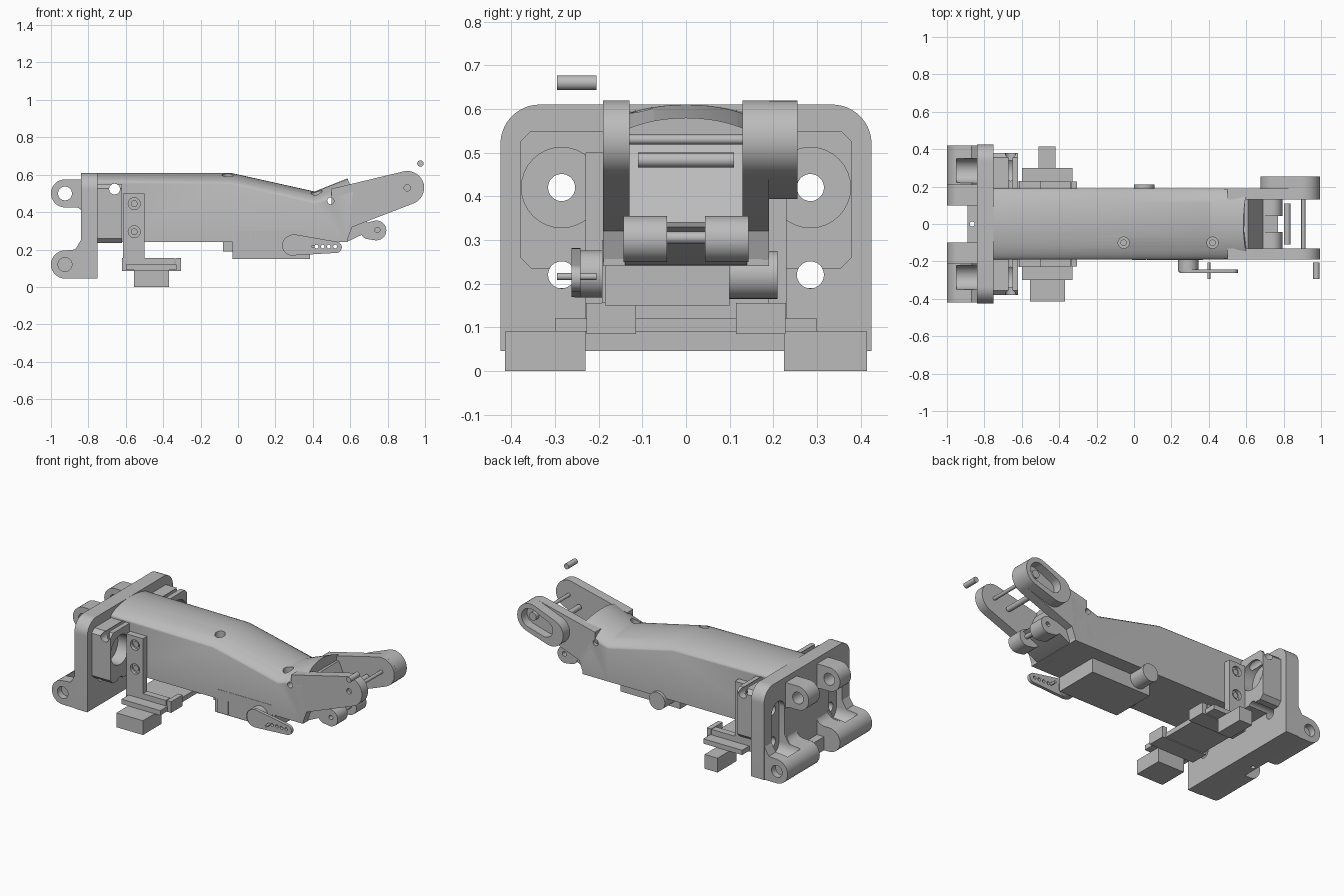
import bpy, bmesh
from math import cos, sin, acos, atan2, pi, hypot, radians

cube = bpy.data.objects.get("Cube")
if cube:
    bpy.data.objects.remove(cube, do_unlink=True)

grey = bpy.data.materials.new("plain grey")
grey.use_nodes = True
grey.diffuse_color = (0.5, 0.5, 0.5, 1)
grey.node_tree.nodes["Principled BSDF"].inputs["Base Color"].default_value = (0.5, 0.5, 0.5, 1)
parts = []


def finish(name, bm):
    bmesh.ops.recalc_face_normals(bm, faces=bm.faces)
    mesh = bpy.data.meshes.new(name)
    bm.to_mesh(mesh)
    bm.free()
    mesh.materials.append(grey)
    ob = bpy.data.objects.new(name, mesh)
    bpy.context.collection.objects.link(ob)
    parts.append(ob)
    return ob


def loft(name, rings):
    """Closed solid skinned over a list of equal-length rings."""
    bm = bmesh.new()
    rows = [[bm.verts.new(p) for p in ring] for ring in rings]
    n = len(rows[0])
    for a, b in zip(rows, rows[1:]):
        for i in range(n):
            j = (i + 1) % n
            bm.faces.new((a[i], a[j], b[j], b[i]))
    bm.faces.new(rows[0])
    bm.faces.new(rows[-1])
    return finish(name, bm)


def prism(name, outline, axis, a, b):
    """Extrude a 2D outline along an axis from a to b."""
    place = {"x": lambda p, d: (d, p[0], p[1]),
             "y": lambda p, d: (p[0], d, p[1]),
             "z": lambda p, d: (p[0], p[1], d)}[axis]
    return loft(name, [[place(p, d) for p in outline] for d in (a, b)])


def arc(c, r, start, end, n=16):
    return [(c[0] + r * cos(radians(start + (end - start) * i / n)),
             c[1] + r * sin(radians(start + (end - start) * i / n))) for i in range(n + 1)]


def circle(c, r, n=32):
    return arc(c, r, 0, 360 - 360 / n, n - 1)


def capsule(c1, r1, c2, r2):
    """Outline hugging two circles."""
    dx, dy = c2[0] - c1[0], c2[1] - c1[1]
    d = atan2(dy, dx) * 180 / pi
    o = acos((r1 - r2) / hypot(dx, dy)) * 180 / pi
    return arc(c2, r2, d - o, d + o) + arc(c1, r1, d + o, d + 360 - o)


def box(name, x0, x1, y0, y1, z0, z1):
    return prism(name, [(x0, y0), (x1, y0), (x1, y1), (x0, y1)], "z", z0, z1)


def cut(ob, outline, axis, a, b):
    """Boolean a prism out of an object, then drop the cutter."""
    tool = prism("cutter", outline, axis, a, b)
    tool.hide_render = True
    parts.remove(tool)
    mod = ob.modifiers.new("cut", "BOOLEAN")
    mod.object, mod.operation, mod.solver = tool, "DIFFERENCE", "EXACT"
    mesh = bpy.data.meshes.new_from_object(
        ob.evaluated_get(bpy.context.evaluated_depsgraph_get()))
    ob.modifiers.clear()
    ob.data = mesh
    bpy.data.objects.remove(tool, do_unlink=True)


# Base plate with rounded top corners
plate = prism("base_plate", [(-0.425, 0.045), (0.425, 0.045)] + arc((0.335, 0.52), 0.09, 0, 90)
              + arc((-0.335, 0.52), 0.09, 90, 180), "x", -0.84, -0.75)
ledge = box("base_ledge", -0.89, -0.84, -0.1, 0.1, 0.045, 0.13)
cut(ledge, circle((-0.865, 0), 0.013), "z", 0.0, 0.2)

# Mounting block against the plate
block = prism("mounting_block", [(-0.38, 0.26), (-0.355, 0.235), (0.355, 0.235), (0.38, 0.26),
              (0.38, 0.525), (0.355, 0.55), (-0.355, 0.55), (-0.38, 0.525)], "x", -0.75, -0.62)

# Hinge fins, lower hinge barrels and bolt pockets
fin_outline = ([(-0.8, 0.575)] + arc((-0.925, 0.5), 0.075, 90, 270)
               + arc((-0.865, 0.395), 0.03, 90, 0, 6) + arc((-0.89, 0.25), 0.055, 0, -90, 6)
               + arc((-0.925, 0.12), 0.075, 90, 270) + [(-0.8, 0.045)])
barrel_outline = arc((-0.925, 0.12), 0.075, 90, 270) + [(-0.84, 0.045), (-0.84, 0.25), (-0.87, 0.2)]
for s, side in ((-1, "right"), (1, "left")):
    fin = prism(side + "_hinge_fin", fin_outline, "y", s * 0.1, s * 0.21)
    barrel = prism(side + "_hinge_barrel", barrel_outline, "y", s * 0.21, s * 0.42)
    cut(fin, circle((-0.925, 0.5), 0.037), "y", s * 0.05, s * 0.25)
    cut(barrel, circle((-0.925, 0.12), 0.037), "y", s * 0.38, s * 0.45)
    pocket = capsule((s * 0.285, 0.2), 0.065, (s * 0.285, 0.42), 0.065)
    cut(plate, pocket, "x", -0.9, -0.8)
    cut(barrel, pocket, "x", -0.95, -0.8)
    for z in (0.22, 0.42):
        cut(plate, circle((s * 0.285, z), 0.031), "x", -0.85, -0.7)
    cut(block, circle((s * 0.285, 0.42), 0.031), "x", -0.8, -0.6)
    cut(block, circle((s * 0.285, 0.42), 0.092), "x", -0.70, -0.6)
    cut(block, circle((s * 0.285, 0.22), 0.031), "x", -0.8, -0.6)

# Arm body: flat sides and floor, arched roof
rings = []
for x, wall, crest, lean in ((-0.75, 0.56, 0.61, 0), (-0.04, 0.55, 0.61, 0),
                             (0.41, 0.445, 0.51, 0), (0.585, 0.51, 0.58, 0.03)):
    ring = [(x, -0.19, 0.24)]
    for i in range(25):
        t = pi * i / 24
        h = sin(t) ** 1.3
        ring.append((x + lean * (1 - h), -0.19 * cos(t), wall + (crest - wall) * h))
    rings.append(ring + [(x, 0.19, 0.24)])
body = loft("arm_body", rings)
for part in (block, body):
    cut(part, circle((-0.66, 0.523), 0.029), "y", -0.5, 0.5)
for x, z in ((-0.055, 0.52), (0.42, 0.4)):
    cut(body, circle((x, -0.1), 0.03), "z", z, 0.8)
    screw = prism("roof_screw", circle((x, -0.1), 0.017), "z", z - 0.02, z + 0.02)
cut(body, circle((0.495, 0.46), 0.018), "y", -0.25, 0.25)

# Fork: sloped core and two side arms ending in a rounded tip
prism("fork_core", [(0.5, 0.24), (0.58, 0.24), (0.77, 0.33), (0.69, 0.34), (0.61, 0.52), (0.5, 0.5)],
      "y", -0.14, 0.14)
tip = (0.905, 0.53)
arm_outline = [(0.5, 0.24), (0.58, 0.24), (0.61, 0.32)] + arc(tip, 0.09, -70, 104) + [(0.5, 0.525)]
for s, side in ((-1, "right"), (1, "left")):
    arm = prism(side + "_fork_arm", arm_outline, "y", s * 0.13, s * 0.19)
    if s < 0:
        cut(arm, circle(tip, 0.017), "y", -0.25, -0.17)
    cut(arm, circle((0.495, 0.46), 0.018), "y", s * 0.17, s * 0.25)
boss = prism("left_tip_boss", capsule((0.76, 0.478), 0.085, tip, 0.09), "y", 0.15, 0.255)
cut(boss, capsule((0.80, 0.492), 0.052, tip, 0.06), "y", 0.2, 0.3)
prism("tip_recess_hub", circle(tip, 0.025), "y", 0.18, 0.23)

# Lower knuckles and their ribs
for s, side in ((-1, "right"), (1, "left")):
    knuckle = prism(side + "_knuckle", capsule((0.70, 0.30), 0.045, (0.74, 0.302), 0.053),
                    "y", s * 0.043, s * 0.143)
    cut(knuckle, circle((0.745, 0.305), 0.014), "y", s * 0.02, s * 0.16)
prism("knuckle_pin", circle((0.745, 0.305), 0.014, 16), "y", -0.1, 0.1)

# Fork pins and the loose pin
prism("roller_pin", circle((0.82, 0.483), 0.017, 16), "y", -0.11, 0.11)
prism("tip_pin", circle(tip, 0.011, 16), "y", -0.15, 0.2)
prism("loose_pin", circle((0.975, 0.66), 0.017, 16), "y", -0.295, -0.205)

# Servo slung under the body
box("servo_case", -0.03, 0.385, -0.185, 0.1, 0.15, 0.26)
for x0, x1 in ((-0.01, 0.065), (0.07, 0.37)):
    box("servo_side_plate", x0, x1, -0.192, -0.185, 0.155, 0.3)
box("servo_cable_tab", -0.08, -0.03, -0.13, -0.08, 0.19, 0.24)
prism("servo_motor", circle((0.055, 0.22), 0.055), "y", 0.09, 0.21)
prism("servo_gear_cap", circle((0.29, 0.222), 0.054), "y", -0.255, -0.18)
horn = prism("servo_horn", capsule((0.3, 0.225), 0.056, (0.525, 0.212), 0.03), "y", -0.262, -0.242)
for i in range(4):
    cut(horn, circle((0.42 + 0.033 * i, 0.216), 0.01, 16), "y", -0.3, -0.2)
prism("horn_pin", circle((0.4, 0.216), 0.008, 16), "y", -0.295, -0.205)

# Side brackets holding the lower rail
for s, side in ((-1, "right"), (1, "left")):
    bracket = prism(side + "_bracket", [(-0.615, 0.12), (-0.34, 0.12), (-0.34, 0.155), (-0.5, 0.155),
                    (-0.5, 0.5), (-0.615, 0.5)], "y", s * 0.188, s * 0.23)
    for z in (0.295, 0.445):
        cut(bracket, circle((-0.555, z), 0.032), "y", s * 0.21, s * 0.25)
        prism("bracket_screw", circle((-0.555, z), 0.018), "y", s * 0.19, s * 0.22)
    box(side + "_rail_clamp", -0.62, -0.305, s * 0.115, s * 0.228, 0.085, 0.12)
    for x0, x1 in ((-0.62, -0.59), (-0.335, -0.305)):
        box(side + "_clamp_lip", x0, x1, s * 0.115, s * 0.228, 0.12, 0.155)
box("rail_plate", -0.6, -0.33, -0.3, 0.3, 0.09, 0.12)
box("right_foot_block", -0.555, -0.37, -0.415, -0.23, 0.0, 0.09)
box("left_foot_block", -0.51, -0.42, 0.225, 0.415, 0.0, 0.09)

# Smooth the round parts, keep edges crisp
bpy.ops.object.select_all(action="DESELECT")
for ob in parts:
    ob.select_set(True)
bpy.context.view_layer.objects.active = parts[0]
bpy.ops.object.shade_smooth_by_angle(angle=radians(30))
